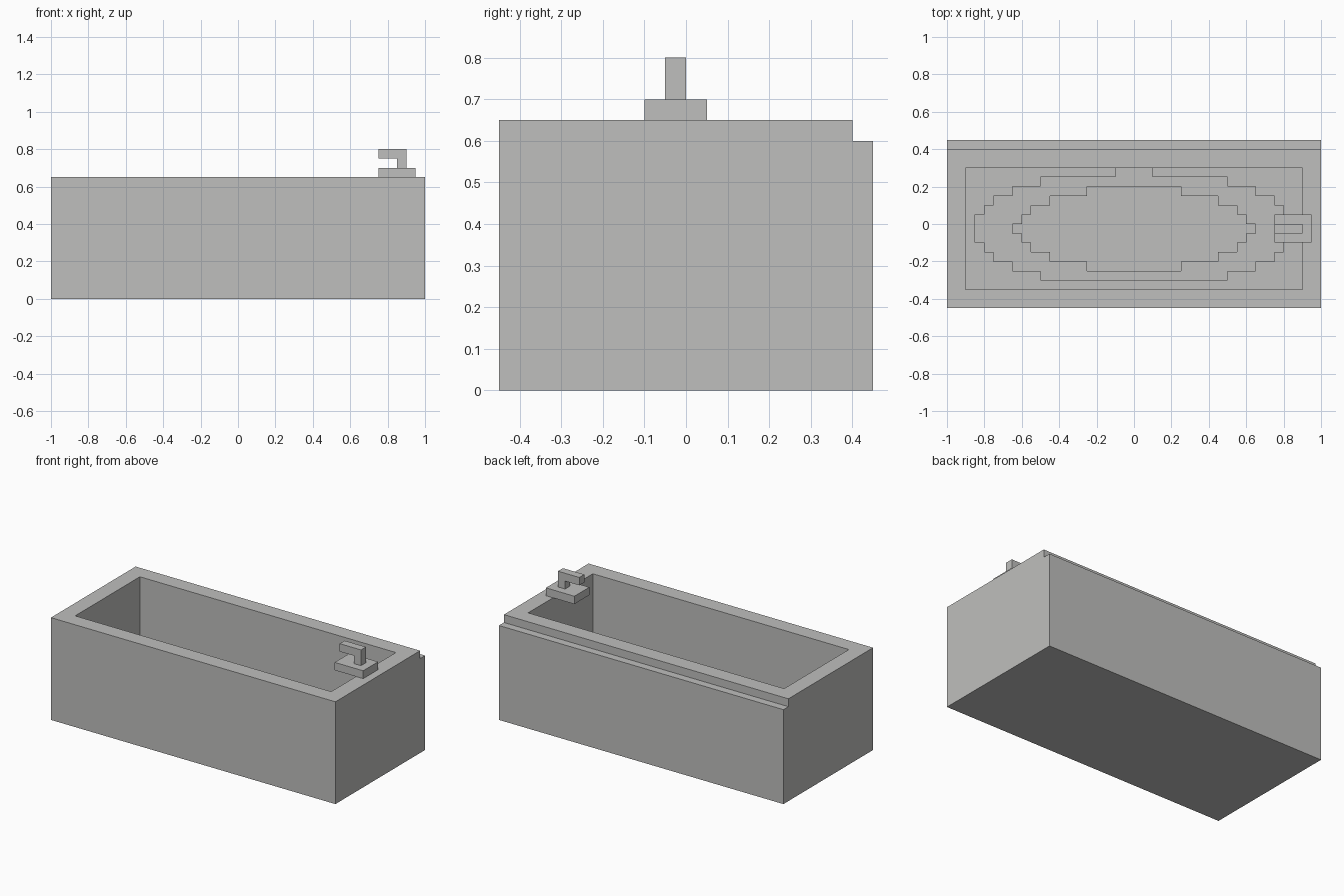
import bpy
import bmesh

cube = bpy.data.objects.get("Cube")
if cube:
    bpy.data.objects.remove(cube, do_unlink=True)

# One plain stone-grey material
grey = bpy.data.materials.new("light grey")
grey.use_nodes = True
grey.diffuse_color = (0.52, 0.52, 0.51, 1)
grey.node_tree.nodes["Principled BSDF"].inputs["Base Color"].default_value = grey.diffuse_color


def prism(name, points, vec):
    """Extrude a closed 3D outline along vec into a solid."""
    bm = bmesh.new()
    face = bm.faces.new([bm.verts.new(p) for p in points])
    new = bmesh.ops.extrude_face_region(bm, geom=[face])["geom"]
    bmesh.ops.translate(bm, vec=vec, verts=[v for v in new if isinstance(v, bmesh.types.BMVert)])
    bmesh.ops.recalc_face_normals(bm, faces=bm.faces)
    mesh = bpy.data.meshes.new(name)
    bm.to_mesh(mesh)
    bm.free()
    mesh.materials.append(grey)
    obj = bpy.data.objects.new(name, mesh)
    bpy.context.collection.objects.link(obj)
    return obj


def stepped_outline(half_widths, y0, z, step=0.05):
    """Left-right symmetric staircase outline, one half width per row from y0 up."""
    right = []
    for i, w in enumerate(half_widths):
        for y in (y0 + i * step, y0 + (i + 1) * step):
            if len(right) > 1 and right[-1][0] == w and right[-2][0] == w:
                right.pop()
            right.append((w, round(y, 3), z))
    return right + [(-x, y, zz) for x, y, zz in reversed(right)]


def cut(target, cutter):
    cutter.hide_render = True
    mod = target.modifiers.new("cut", 'BOOLEAN')
    mod.operation = 'DIFFERENCE'
    mod.solver = 'EXACT'
    mod.object = cutter
    bpy.context.view_layer.objects.active = target
    bpy.ops.object.modifier_apply(modifier=mod.name)
    bpy.data.objects.remove(cutter, do_unlink=True)


# Tub block with a low ledge along the back
WELL, STEP, FLOOR = 0.15, 0.10, 0.05
side = [(-0.45, 0), (0.45, 0), (0.45, 0.6), (0.4, 0.6), (0.4, 0.65), (-0.45, 0.65)]
tub = prism("tub", [(-1, y, z) for y, z in side], (2, 0, 0))

# Rectangular well
cut(tub, prism("well_cutter", [(-0.9, -0.35, WELL), (0.9, -0.35, WELL),
                               (0.9, 0.3, WELL), (-0.9, 0.3, WELL)], (0, 0, 0.6)))

# Two stepped oval basins sunk into the floor of the well
upper = [0.5, 0.65, 0.75, 0.8, 0.85, 0.85, 0.85, 0.8, 0.75, 0.65, 0.5, 0.1]
lower = [0.25, 0.45, 0.55, 0.6, 0.65, 0.6, 0.55, 0.45, 0.25]
cut(tub, prism("upper_basin_cutter", stepped_outline(upper, -0.3, STEP), (0, 0, 0.1)))
cut(tub, prism("lower_basin_cutter", stepped_outline(lower, -0.25, FLOOR), (0, 0, 0.1)))

# Tap: flat base overhanging the well, and a bent spout
prism("tap_base", [(0.75, -0.1, 0.65), (0.95, -0.1, 0.65),
                   (0.95, 0.05, 0.65), (0.75, 0.05, 0.65)], (0, 0, 0.05))
spout = [(0.85, 0.7), (0.9, 0.7), (0.9, 0.8), (0.75, 0.8), (0.75, 0.75), (0.85, 0.75)]
prism("tap_spout", [(x, -0.05, z) for x, z in spout], (0, 0.05, 0))
